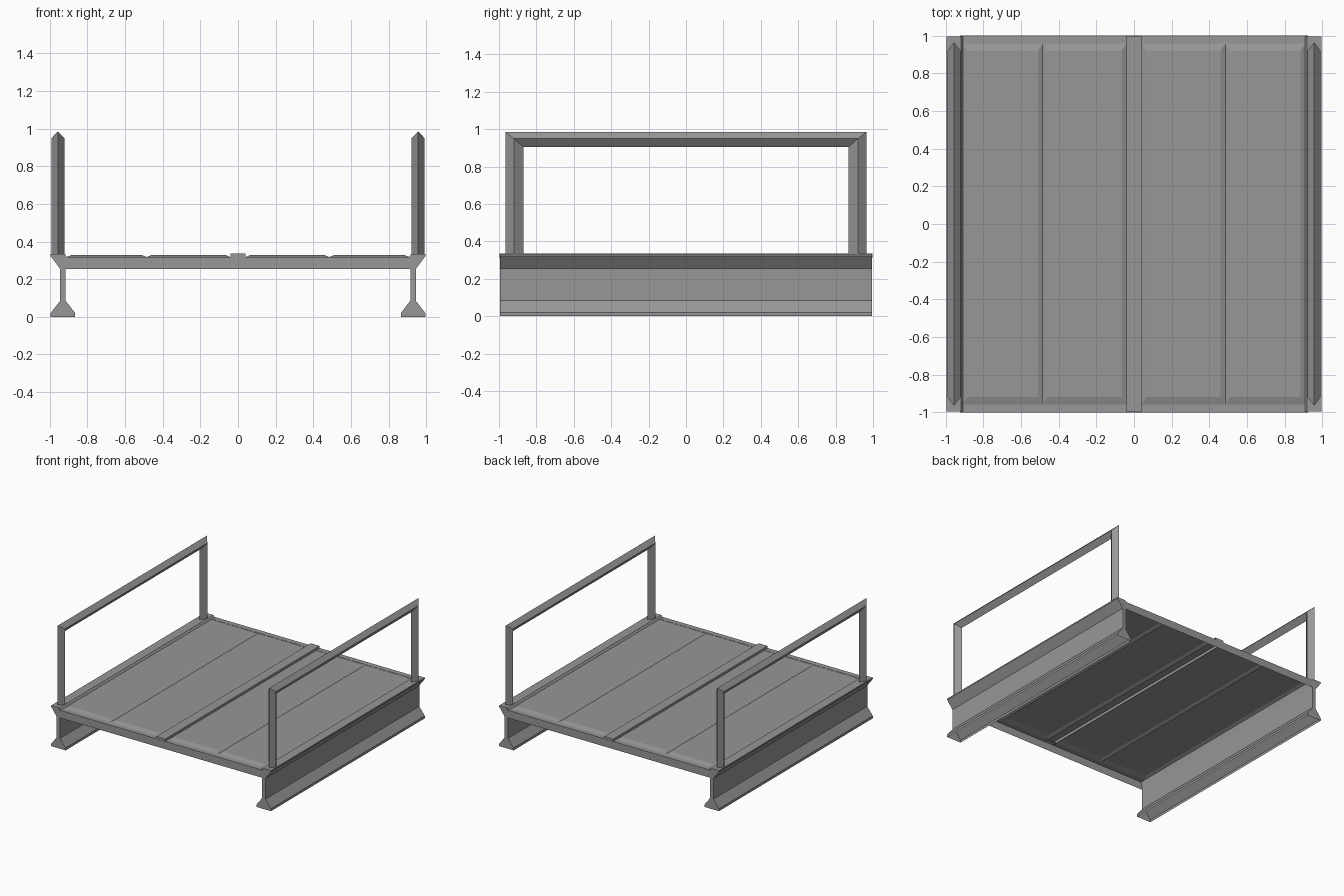
import bpy, bmesh

if "Cube" in bpy.data.objects:
    bpy.data.objects.remove(bpy.data.objects["Cube"])

STEEL = bpy.data.materials.new("dark_steel")
STEEL.diffuse_color = (0.31, 0.31, 0.31, 1)
STEEL.use_nodes = True
STEEL.node_tree.nodes["Principled BSDF"].inputs["Base Color"].default_value = STEEL.diffuse_color


def finish(name, bm):
    """Turn a bmesh into a dark steel object."""
    me = bpy.data.meshes.new(name)
    bm.to_mesh(me)
    bm.free()
    me.materials.append(STEEL)
    ob = bpy.data.objects.new(name, me)
    bpy.context.collection.objects.link(ob)


def loft(name, rings, caps=True, open_sides=()):
    """Skin equal-length closed rings, skipping the listed open sides."""
    bm = bmesh.new()
    rows = [[bm.verts.new(p) for p in ring] for ring in rings]
    n = len(rows[0])
    for a, b in zip(rows, rows[1:]):
        for i in range(n):
            j = (i + 1) % n
            if i not in open_sides:
                bm.faces.new((a[i], a[j], b[j], b[i]))
    if caps:
        bm.faces.new(rows[0][::-1])
        bm.faces.new(rows[-1])
    bmesh.ops.recalc_face_normals(bm, faces=bm.faces[:])
    finish(name, bm)


def lid(name, low_rect, high_rect):
    """Raised plate with side walls, open underneath: (x0, x1, y0, y1, z)."""
    bm = bmesh.new()
    low, high = [[bm.verts.new(p) for p in
                  ((x0, y0, z), (x1, y0, z), (x1, y1, z), (x0, y1, z))]
                 for x0, x1, y0, y1, z in (low_rect, high_rect)]
    bm.faces.new(high)
    for i in range(4):
        j = (i + 1) % 4
        bm.faces.new((low[i], low[j], high[j], high[i]))
    finish(name, bm)


# side beams: hollow splayed foot, thin web, outward flare under the railing
BEAM = [(0.865, 0), (0.995, 0), (0.995, 0.02), (0.945, 0.085), (0.945, 0.255),
        (0.995, 0.322), (0.995, 0.333), (0.92, 0.333), (0.908, 0.318),
        (0.915, 0.255), (0.915, 0.085), (0.865, 0.02)]

# diamond railing section: x, inset in y, inset in z
RAIL = [(0.957, 0, 0), (0.99, 0.045, 0.035), (0.957, 0.095, 0.08), (0.922, 0.045, 0.035)]

for s, side in ((-1, "left"), (1, "right")):
    loft(side + "_beam", [[(s * x, y, z) for x, z in BEAM] for y in (-0.995, 0.995)],
         open_sides=(0,))

    # railing: post, mitred top bar, post
    rings = []
    for sy, top in ((-1, False), (-1, True), (1, True), (1, False)):
        rings.append([(s * x, sy * (0.965 - dy), 0.985 - dz if top else 0.33)
                      for x, dy, dz in RAIL])
    loft(side + "_railing", rings)

    # raised deck plates with sloping borders
    for x0, x1, part in ((0.04, 0.485, "inner"), (0.485, 0.91, "outer")):
        a, b = sorted((s * x0, s * x1))
        lid(side + "_deck_plate_" + part, (a, b, -0.958, 0.958, 0.317),
            (a + 0.025, b - 0.025, -0.92, 0.92, 0.328))

# end beams: angle section, open below and behind
for s, end in ((-1, "front"), (1, "back")):
    section = [(0.958, 0.318), (1.0, 0.318), (1.0, 0.255)]
    loft(end + "_end_beam", [[(x, s * y, z) for y, z in section] for x in (-0.925, 0.925)],
         caps=False, open_sides=(2,))

# raised channel along the middle of the deck
lid("centre_strip", (-0.04, 0.04, -0.998, 0.998, 0.312), (-0.04, 0.04, -0.998, 0.998, 0.336))
